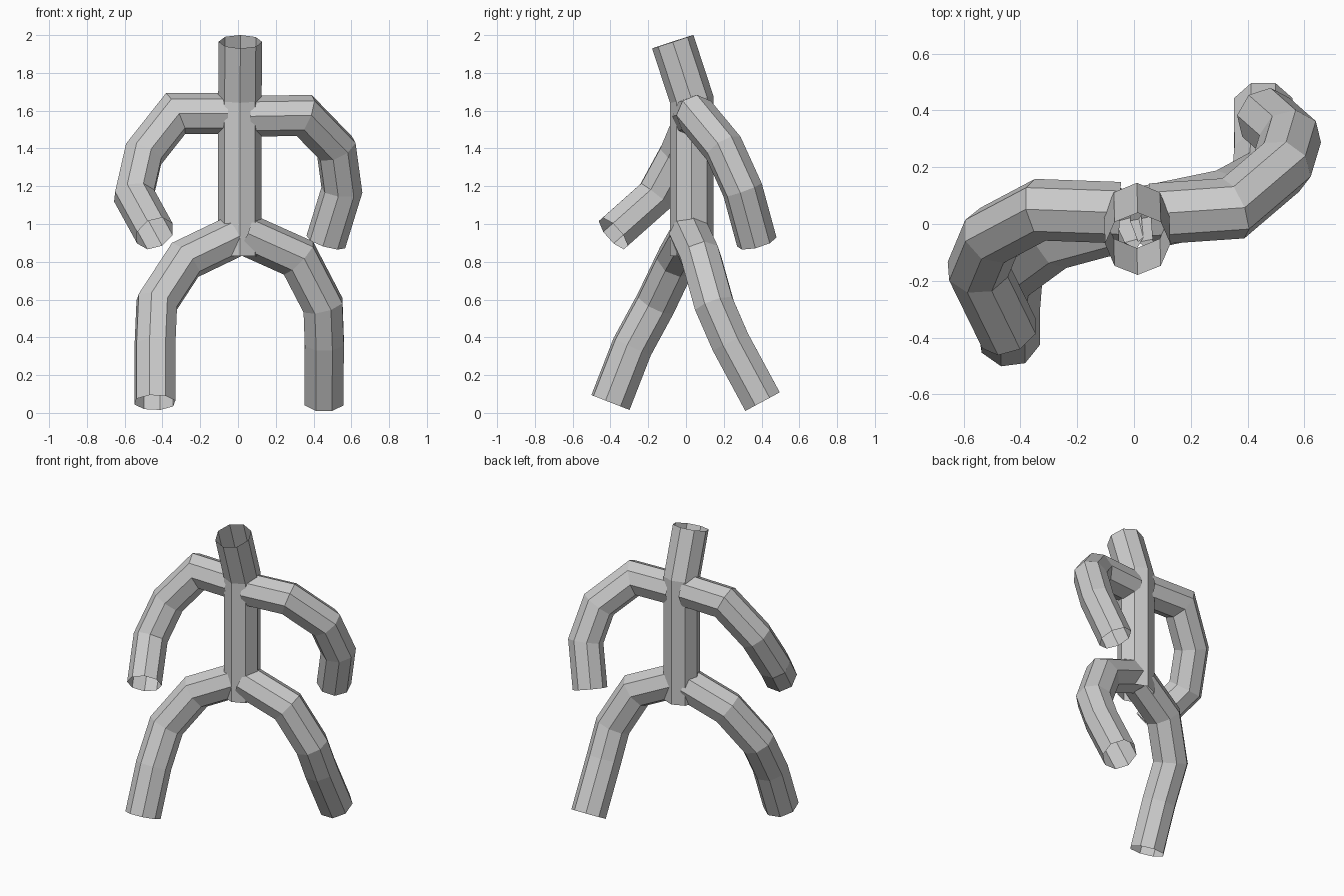
import bpy, bmesh
from math import cos, sin, tau
from mathutils import Vector

if "Cube" in bpy.data.objects:
    bpy.data.objects.remove(bpy.data.objects["Cube"])

SIDES = 8


def tube(name, points, radius, ref):
    """Open, flat-faced octagonal tube swept along a path with mitred joints."""
    pts = [Vector(p) for p in points]
    dirs = [(b - a).normalized() for a, b in zip(pts, pts[1:])]
    u = Vector(ref)
    u = (u - dirs[0] * u.dot(dirs[0])).normalized()
    v = dirs[0].cross(u)
    bm = bmesh.new()
    ring = [pts[0] + radius * (u * cos(tau * i / SIDES) + v * sin(tau * i / SIDES))
            for i in range(SIDES)]
    rings = [[bm.verts.new(c) for c in ring]]
    for k, d in enumerate(dirs):
        p = pts[k + 1]
        n = (d + dirs[k + 1]).normalized() if k + 1 < len(dirs) else d
        # slide the ring along the segment onto the joint plane
        ring = [c + d * ((p - c).dot(n) / d.dot(n)) for c in ring]
        rings.append([bm.verts.new(c) for c in ring])
    for a, b in zip(rings, rings[1:]):
        for i in range(SIDES):
            j = (i + 1) % SIDES
            bm.faces.new((a[i], a[j], b[j], b[i]))
    mesh = bpy.data.meshes.new(name)
    bm.to_mesh(mesh)
    bm.free()
    obj = bpy.data.objects.new(name, mesh)
    bpy.context.collection.objects.link(obj)
    return obj


# torso with the head leaning forward
tube("torso_and_head", [(0.01, 0.03, 0.83), (0.01, 0.03, 1.66), (0.013, -0.07, 1.965)],
     0.115, (1, 0, 0))

# arm swinging back
tube("back_arm", [(0.06, 0.035, 1.57), (0.35, 0.055, 1.575), (0.52, 0.2, 1.4),
                  (0.55, 0.3, 1.18), (0.465, 0.375, 0.905)], 0.108, (0, 0, 1))

# arm swinging forward
tube("front_arm", [(-0.05, 0.04, 1.585), (-0.33, 0.05, 1.585), (-0.5, -0.04, 1.37),
                   (-0.55, -0.16, 1.15), (-0.44, -0.385, 0.95)], 0.108, (0, 0, 1))

# leg stepping back
tube("back_leg", [(0.03, 0.02, 0.95), (0.32, 0.08, 0.82), (0.45, 0.15, 0.57),
                  (0.457, 0.235, 0.375), (0.455, 0.405, 0.06)], 0.112, (0, 0, 1))

# leg stepping forward
tube("front_leg", [(-0.02, 0.02, 0.935), (-0.28, -0.05, 0.81), (-0.43, -0.16, 0.58),
                   (-0.44, -0.285, 0.35), (-0.44, -0.4, 0.055)], 0.112, (0, 0, 1))
